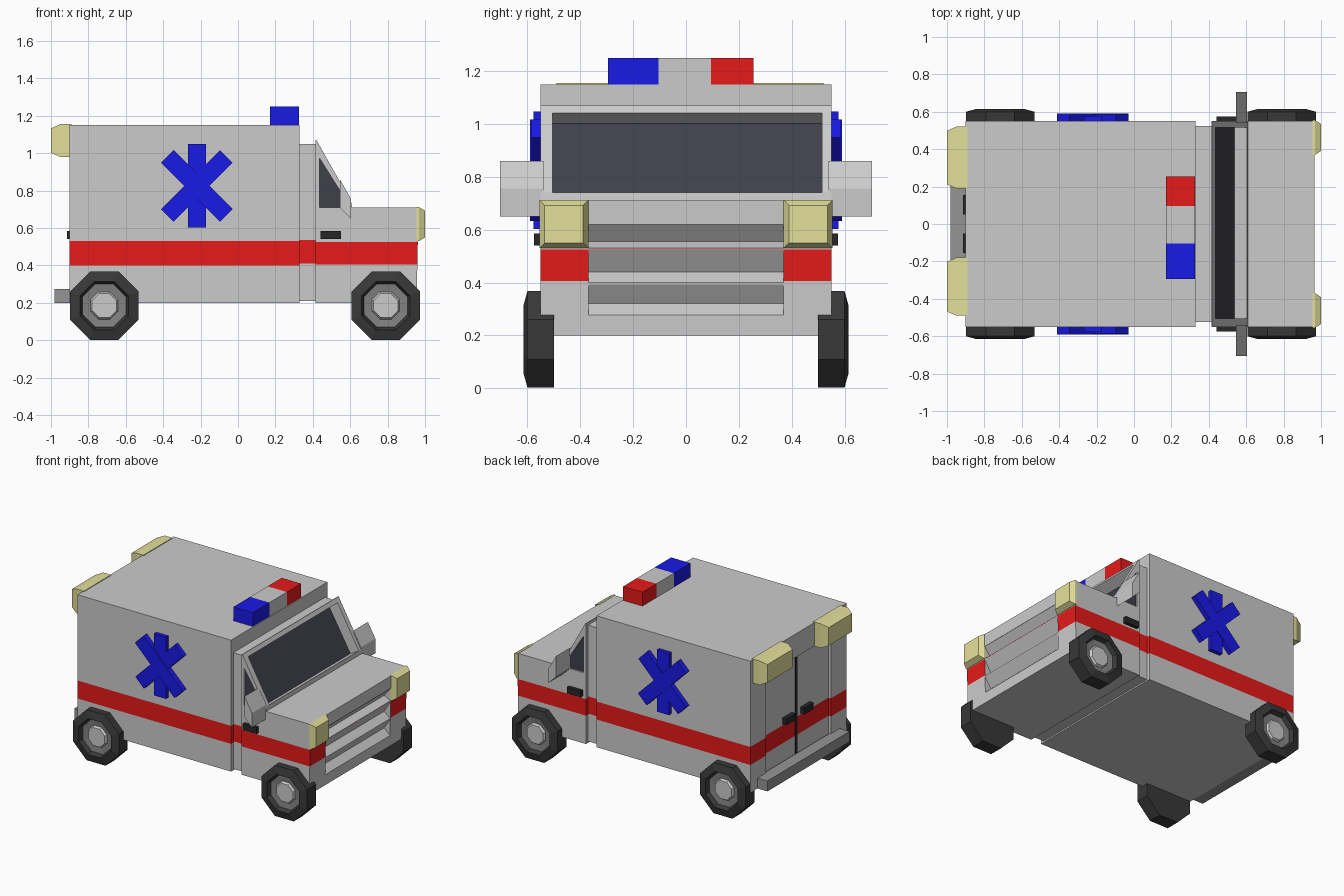
import bpy, bmesh
from math import cos, sin, pi
from mathutils import Matrix, Vector

if "Cube" in bpy.data.objects:
    bpy.data.objects.remove(bpy.data.objects["Cube"])


def material(name, r, g, b):
    m = bpy.data.materials.new(name)
    m.diffuse_color = (r, g, b, 1)
    m.use_nodes = True
    m.node_tree.nodes["Principled BSDF"].inputs["Base Color"].default_value = m.diffuse_color
    return m


GREY = material("body_grey", 0.8, 0.8, 0.8)
RED = material("red", 0.8, 0.01, 0.01)
BLUE = material("blue", 0.01, 0.01, 0.8)
CREAM = material("lamp_cream", 0.78, 0.75, 0.33)
GLASS = material("glass", 0.05, 0.05, 0.07)
BLACK = material("black", 0.02, 0.02, 0.02)
TYRE = material("tyre", 0.04, 0.04, 0.04)
RIM = material("rim", 0.22, 0.22, 0.22)
TRIM = material("trim", 0.3, 0.3, 0.3)


def finish(name, bm, *mats):
    bmesh.ops.recalc_face_normals(bm, faces=bm.faces[:])
    me = bpy.data.meshes.new(name)
    bm.to_mesh(me)
    bm.free()
    for m in mats:
        me.materials.append(m)
    ob = bpy.data.objects.new(name, me)
    bpy.context.collection.objects.link(ob)
    return ob


def prism(name, pts, y0, y1, mat=GREY, stripe=None):
    """Extrude an (x, z) profile along y; stripe = (z0, z1) paints a red band."""
    bm = bmesh.new()
    a = [bm.verts.new((x, y0, z)) for x, z in pts]
    b = [bm.verts.new((x, y1, z)) for x, z in pts]
    bm.faces.new(a)
    bm.faces.new(b[::-1])
    n = len(pts)
    for i in range(n):
        j = (i + 1) % n
        bm.faces.new((a[i], b[i], b[j], a[j]))
    if stripe:
        for z in stripe:
            bmesh.ops.bisect_plane(bm, geom=bm.verts[:] + bm.edges[:] + bm.faces[:],
                                   plane_co=(0, 0, z), plane_no=(0, 0, 1))
        for f in bm.faces:
            if stripe[0] < f.calc_center_median().z < stripe[1]:
                f.material_index = 1
    return finish(name, bm, mat, RED)


def rect(x0, x1, z0, z1):
    return [(x0, z0), (x1, z0), (x1, z1), (x0, z1)]


def box(name, x0, x1, y0, y1, z0, z1, mat=GREY, stripe=None):
    return prism(name, rect(x0, x1, z0, z1), y0, y1, mat, stripe)


def cut(ob, cutter, keep=False):
    mod = ob.modifiers.new("cut", 'BOOLEAN')
    mod.operation = 'DIFFERENCE'
    mod.solver = 'EXACT'
    mod.object = cutter
    bpy.context.view_layer.objects.active = ob
    bpy.ops.object.modifier_apply(modifier=mod.name)
    if not keep:
        bpy.data.objects.remove(cutter)


def lamp(name, x0, x1, x2, ya, yb, z0, z1, inset):
    """Box from x0 to x1 with a tapered nose ending at x2."""
    bm = bmesh.new()
    rings = []
    for x, d in ((x0, 0), (x1, 0), (x2, inset)):
        rings.append([bm.verts.new((x, y, z)) for y, z in
                      ((ya + d, z0 + d), (yb - d, z0 + d), (yb - d, z1 - d), (ya + d, z1 - d))])
    for p, q in zip(rings, rings[1:]):
        for i in range(4):
            j = (i + 1) % 4
            bm.faces.new((p[i], p[j], q[j], q[i]))
    bm.faces.new(rings[0])
    bm.faces.new(rings[-1])
    return finish(name, bm, CREAM)


def wheel(name, cx, cz, s):
    """Eight-sided lathe: tread, sidewall, sunken rim and hub."""
    profile = [(0.198, 0.50), (0.198, 0.60), (0.14, 0.615), (0.125, 0.585), (0.08, 0.58),
               (0.07, 0.595)]
    bm = bmesh.new()
    rings = [[bm.verts.new((cx + r * cos(pi / 8 + k * pi / 4), s * y,
                            cz + r * sin(pi / 8 + k * pi / 4))) for k in range(8)]
             for r, y in profile]
    for n, (p, q) in enumerate(zip(rings, rings[1:])):
        for i in range(8):
            j = (i + 1) % 8
            f = bm.faces.new((p[i], p[j], q[j], q[i]))
            f.material_index = (0, 0, 0, 1, 2)[n]
    bm.faces.new(rings[0])
    bm.faces.new(rings[-1]).material_index = 2
    return finish(name, bm, TYRE, RIM, GREY)


# Rear box with recessed double doors
body = box("rear_box", -0.90, 0.33, -0.55, 0.55, 0.20, 1.15, stripe=(0.40, 0.53))
cut(body, box("door_cutter", -0.95, -0.88, -0.37, 0.37, 0.24, 0.98, stripe=(0.40, 0.53)))
box("rear_door_gap", -0.885, -0.876, -0.012, 0.012, 0.25, 0.97, BLACK)
box("rear_step", -0.98, -0.89, -0.47, 0.47, 0.20, 0.275, TRIM)

# Cab and the narrower neck joining it to the box
neck = box("cab_neck", 0.32, 0.425, -0.525, 0.525, 0.21, 1.05, stripe=(0.41, 0.535))
cab = prism("cab", [(0.415, 0.2), (0.955, 0.2), (0.965, 0.71), (0.61, 0.71),
                    (0.605, 0.74), (0.42, 1.07), (0.415, 1.07)],
            -0.55, 0.55, stripe=(0.405, 0.525))

# Sunken windscreen
wind = prism("screen_cutter", [(0.362, 1.0), (0.535, 0.70), (0.675, 0.78), (0.502, 1.08)],
             -0.505, 0.515)
cut(neck, wind, keep=True)
cut(cab, wind)
prism("windscreen", [(0.355, 0.996), (0.528, 0.696), (0.538, 0.702), (0.365, 1.002)],
      -0.505, 0.515, GLASS)

# Grille louvres
for zt, zm, zb in ((0.62, 0.555, 0.53), (0.525, 0.44, 0.40), (0.398, 0.32, 0.275)):
    cut(cab, prism("louvre_cutter", [(0.91, zm), (0.958, zb), (1.0, zb), (1.0, zt), (0.962, zt)],
                   -0.37, 0.37))

# Mirrored side parts
window = [(0.435, 0.71), (0.545, 0.71), (0.545, 0.80), (0.435, 0.975)]
for s, side in ((1, "left"), (-1, "right")):
    cut(cab, prism("window_cutter", window, s * 0.535, s * 0.6))
    prism("side_window_" + side, window, s * 0.53, s * 0.538, GLASS)
    prism("mirror_" + side, [(0.545, 0.71), (0.605, 0.65), (0.605, 0.755), (0.545, 0.86)],
          s * 0.54, s * 0.705)
    box("cab_handle_" + side, 0.44, 0.55, s * 0.54, s * 0.575, 0.54, 0.585, BLACK)
    box("rear_handle_" + side, -0.913, -0.88, s * 0.05, s * 0.155, 0.54, 0.585, BLACK)
    ya, yb = sorted((s * 0.37, s * 0.555))
    lamp("headlight_" + side, 0.955, 0.967, 1.0, ya, yb, 0.53, 0.712, 0.02)
    ya, yb = (0.19, 0.52) if s > 0 else (-0.49, -0.18)
    lamp("rear_lamp_" + side, -0.89, -0.95, -1.0, ya, yb, 0.98, 1.155, 0.022)
    wheel("rear_wheel_" + side, -0.715, 0.185, s)
    wheel("front_wheel_" + side, 0.79, 0.185, s)
    # six-armed emergency star from three crossed bars
    for k, (ang, yo) in enumerate(((0, 0.578), (pi / 4, 0.585), (-pi / 4, 0.59))):
        bar = box("star_bar_%s_%d" % (side, k), -0.048, 0.048, s * 0.54, s * yo,
                  -0.223, 0.223, BLUE)
        bar.data.transform(Matrix.Translation(Vector((-0.22, 0, 0.825)))
                           @ Matrix.Rotation(ang, 4, 'Y'))

# Roof light bar
for name, ya, yb, m in (("red", 0.095, 0.255, RED), ("middle", -0.105, 0.095, GREY),
                        ("blue", -0.295, -0.105, BLUE)):
    box("beacon_" + name, 0.17, 0.325, ya, yb, 1.145, 1.25, m)
